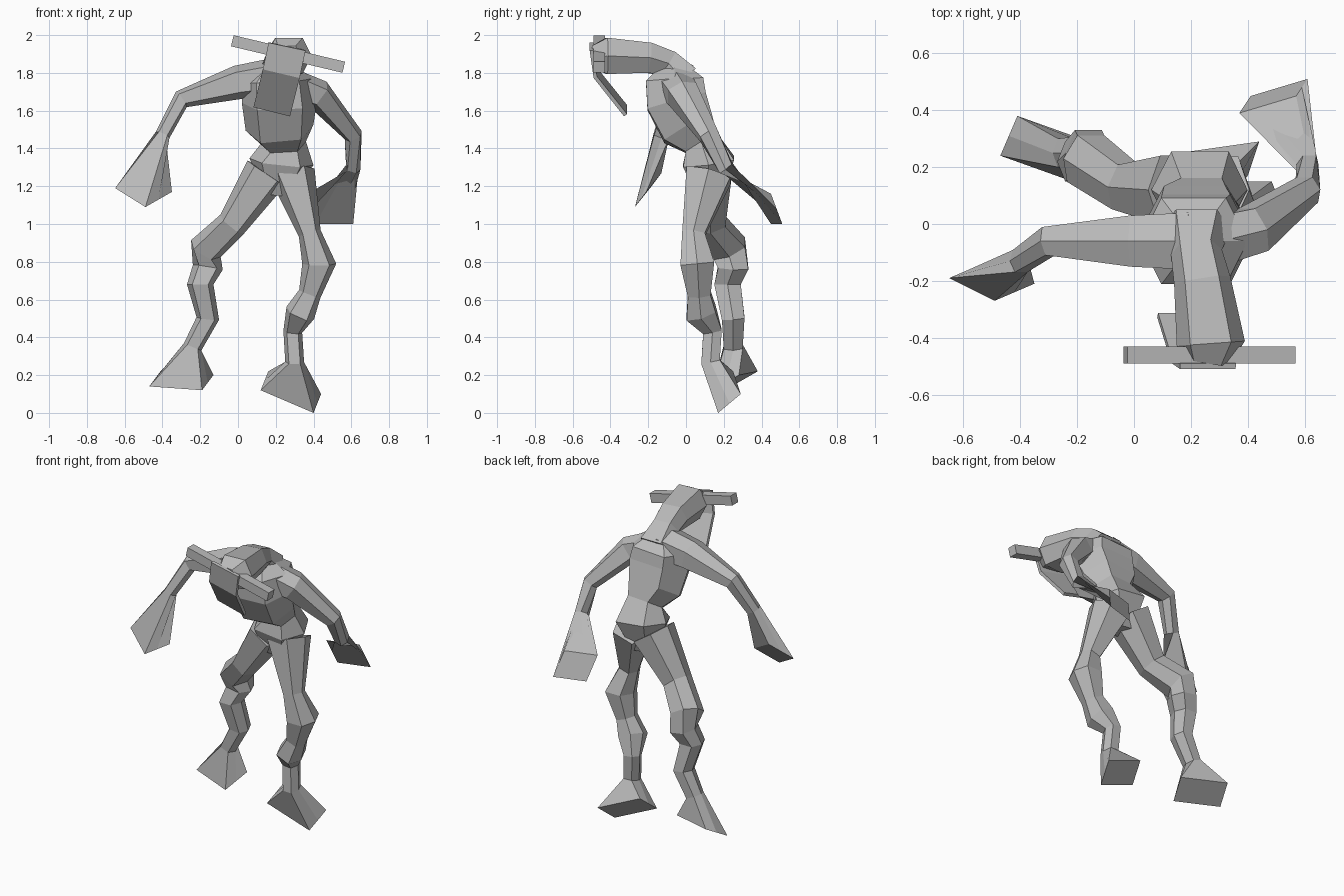
import bpy, bmesh
from mathutils import Vector

default_cube = bpy.data.objects.get("Cube")
if default_cube:
    bpy.data.objects.remove(default_cube)

grey = bpy.data.materials.new("stone grey")
grey.use_nodes = True
grey_color = (.5, .5, .5, 1)
grey.diffuse_color = grey_color
grey.node_tree.nodes["Principled BSDF"].inputs["Base Color"].default_value = grey_color

# Cross-sections as (across, forward) factors, from front left clockwise
HEXAGON = [(-.6, 1), (.6, 1), (1, 0), (.6, -1), (-.6, -1), (-1, 0)]
BOX = [(-1, 1), (1, 1), (1, -1), (-1, -1)]
FLARE = [(-1, 1), (1, 1), (1, 0), (1, -1), (-1, -1), (-1, 0)]
FRONT = Vector((0, -1, 0))
UP = Vector((0, 0, 1))


def ring_points(section, centre, across, depth):
    return [centre + across * u + depth * v for u, v in section]


def skin_rings(name, rings):
    """Join consecutive rings with quads and close both ends."""
    bm = bmesh.new()
    loops = [[bm.verts.new(point) for point in ring] for ring in rings]
    for lower, upper in zip(loops, loops[1:]):
        for k in range(len(lower)):
            bm.faces.new((lower[k - 1], lower[k], upper[k], upper[k - 1]))
    bm.faces.new(loops[0])
    bm.faces.new(loops[-1])
    bmesh.ops.recalc_face_normals(bm, faces=bm.faces)
    mesh = bpy.data.meshes.new(name)
    bm.to_mesh(mesh)
    bm.free()
    mesh.materials.append(grey)
    part = bpy.data.objects.new(name, mesh)
    bpy.context.collection.objects.link(part)


def loft(name, stations, flatness=1, section=HEXAGON, facing=FRONT, flare=None):
    """Sweep a section along stations of (x, y, z, half width).
    A flare adds a wedge end from its centre, across and depth vectors."""
    centres = [Vector(station[:3]) for station in stations]
    flare_vectors = [Vector(v) for v in flare] if flare else []
    path = centres + flare_vectors[:1]
    rings = []
    for index, station in enumerate(stations):
        following = path[min(index + 1, len(path) - 1)]
        previous = path[max(index - 1, 0)]
        tangent = (following - previous).normalized()
        depth = (facing - tangent * facing.dot(tangent)).normalized()
        across = depth.cross(tangent)
        width = station[-1]
        rings.append(ring_points(section, centres[index],
                                 across * width, depth * width * flatness))
    if flare:
        rings.append(ring_points(FLARE, *flare_vectors))
    skin_rings(name, rings)


# Trunk, from crotch to shoulders
loft("torso", [(.21, .12, 1.15, .08), (.23, .12, 1.33, .17), (.24, .08, 1.43, .12),
               (.22, .01, 1.51, .18), (.22, -.05, 1.65, .2), (.21, -.06, 1.76, .19),
               (.21, -.06, 1.83, .1)], flatness=.8)

# Neck and head, reaching forward
loft("head", [(.22, -.02, 1.76, .12), (.22, -.1, 1.85, .09), (.24, -.2, 1.88, .1),
              (.27, -.42, 1.89, .12), (.26, -.48, 1.88, .08)], flatness=.8, facing=UP)
loft("horn_bar", [(-.03, -.46, 1.97, .03), (.56, -.46, 1.83, .03)], section=BOX)
loft("face_plank", [(.26, -.5, 1.94, .1), (.23, -.48, 1.8, .1), (.18, -.32, 1.6, .1)],
     flatness=.1, section=BOX)

# Arms, flaring into blocky hands
loft("right_arm", [(.2, -.06, 1.78, .1), (0, -.06, 1.75, .09),
                   (-.3, -.06, 1.66, .05), (-.4, -.13, 1.47, .04)],
     flare=[(-.5, -.2, 1.18), (.08, -.04, -.05), (-.07, -.03, -.04)])
loft("left_arm", [(.24, -.07, 1.75, .09), (.42, -.02, 1.69, .08),
                  (.61, .12, 1.47, .05), (.61, .21, 1.3, .04)],
     flare=[(.49, .45, 1.08), (.1, .03, 0), (-.02, -.03, .08)])

# Legs, with knobbly knees and wedge feet
loft("left_leg", [(.29, .12, 1.26, .12), (.38, .04, .95, .06), (.43, .06, .79, .09),
                  (.38, .07, .63, .06), (.33, .08, .53, .08), (.29, .14, .43, .05),
                  (.3, .13, .27, .05)],
     flare=[(.28, .21, .11), (.14, .02, -.06), (-.02, -.06, -.05)])
loft("right_leg", [(.15, .12, 1.27, .12), (-.03, .13, 1, .08), (-.17, .23, .87, .09),
                   (-.16, .25, .77, .08), (-.2, .22, .68, .07), (-.16, .25, .5, .06),
                   (-.24, .25, .35, .05)],
     flare=[(-.3, .26, .17), (.14, -.05, -.01), (-.03, -.07, -.04)])
